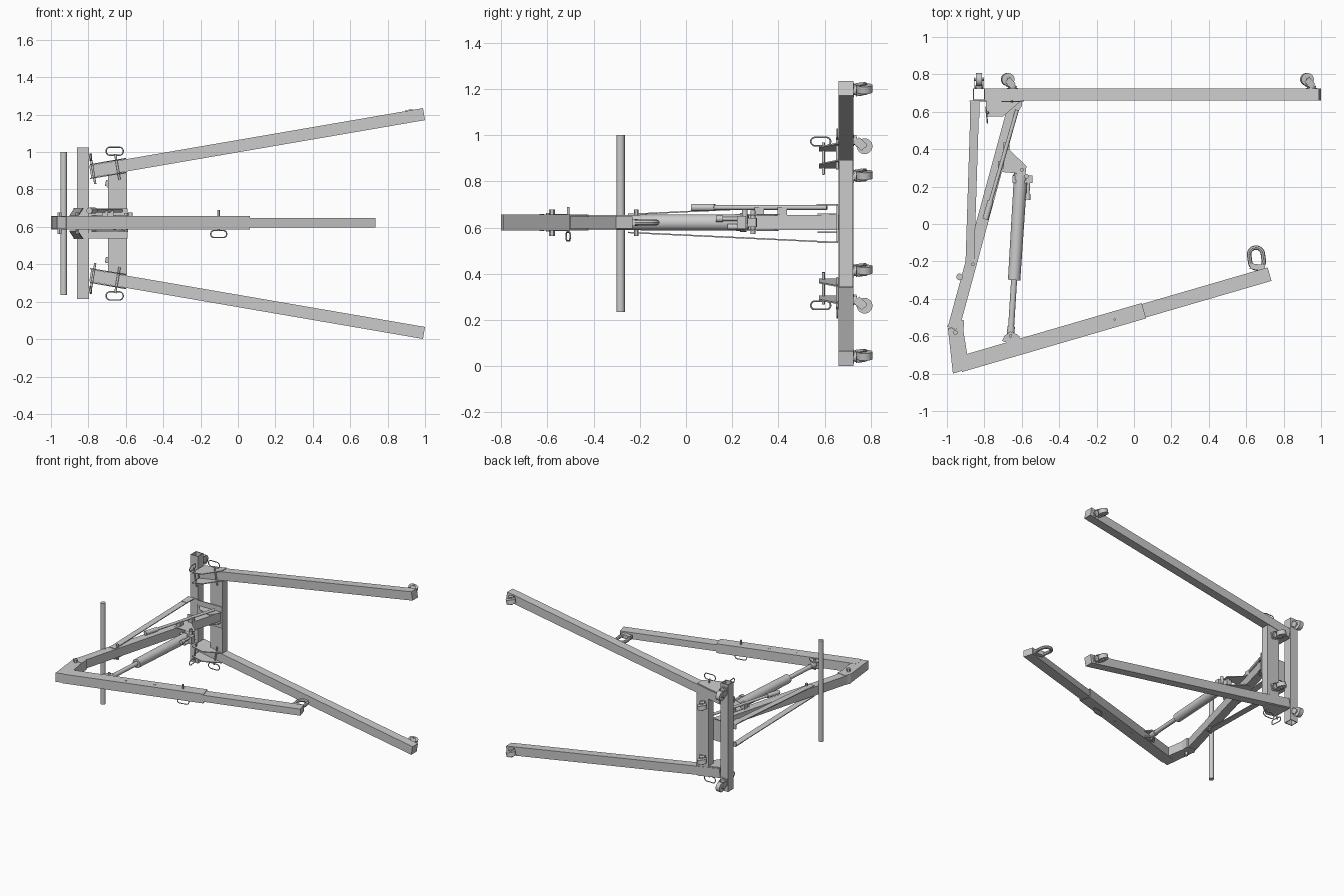
import bpy, bmesh, math
from mathutils import Vector as V

if "Cube" in bpy.data.objects:
    bpy.data.objects.remove(bpy.data.objects["Cube"])

ZC = 0.618  # mirror plane of the hoist, which lies on its side


def finish(name, bm, smooth=False):
    bmesh.ops.recalc_face_normals(bm, faces=bm.faces)
    me = bpy.data.meshes.new(name)
    bm.to_mesh(me)
    bm.free()
    ob = bpy.data.objects.new(name, me)
    bpy.context.collection.objects.link(ob)
    if smooth:
        bpy.ops.object.select_all(action='DESELECT')
        ob.select_set(True)
        bpy.context.view_layer.objects.active = ob
        bpy.ops.object.shade_smooth_by_angle(angle=math.radians(40))
    return ob


def bar(name, p, q, w, h, up=(0, 0, 1), wall=0):
    """Rectangular bar from p to q, w along up, h across; wall > 0 leaves the ends open."""
    p, q, bm = V(p), V(q), bmesh.new()
    d = (q - p).normalized()
    s = d.cross(V(up)).normalized()
    u = s.cross(d)

    def ring(c, t):
        return [bm.verts.new(c + u * a * (w / 2 - t) + s * b * (h / 2 - t))
                for a, b in ((1, 1), (1, -1), (-1, -1), (-1, 1))]

    def bridge(a, b):
        for i in range(4):
            j = (i + 1) % 4
            bm.faces.new((a[i], a[j], b[j], b[i]))
    a, b = ring(p, 0), ring(q, 0)
    bridge(a, b)
    if wall:
        c, e = ring(p, wall), ring(q, wall)
        bridge(c, e)
        bridge(a, c)
        bridge(b, e)
    else:
        bm.faces.new(a)
        bm.faces.new(b)
    return finish(name, bm)


def rod(name, p, q, r, r2=None, n=24):
    p, q, bm = V(p), V(q), bmesh.new()
    bmesh.ops.create_cone(bm, cap_ends=True, segments=n, radius1=r,
                          radius2=r if r2 is None else r2, depth=(q - p).length)
    rot = (q - p).to_track_quat('Z', 'Y').to_matrix()
    for v in bm.verts:
        v.co = rot @ v.co + (p + q) / 2
    return finish(name, bm, True)


def plate(name, pts, z0, z1, shear=0, x0=0):
    """Polygon in the xy plane extruded in z; shear tilts it to follow a leg."""
    bm = bmesh.new()
    a, b = [[bm.verts.new((x, y, z + shear * (x - x0))) for x, y in pts] for z in (z0, z1)]
    bm.faces.new(a)
    bm.faces.new(b)
    for i in range(len(pts)):
        j = (i + 1) % len(pts)
        bm.faces.new((a[i], a[j], b[j], b[i]))
    return finish(name, bm)


def loop(name, c, u, v, a, b, r, n=20):
    """Closed wire loop with stadium shape: half length a along u, half width b along v."""
    c, u, v = V(c), V(u).normalized(), V(v).normalized()
    cu = bpy.data.curves.new(name, 'CURVE')
    cu.dimensions, cu.bevel_depth, cu.bevel_resolution = '3D', r, 2
    sp = cu.splines.new('POLY')
    sp.points.add(n - 1)
    for i in range(n):
        t = 2 * math.pi * (i + .5) / n
        shift = (a - b) * (1 if math.cos(t) > 0 else -1)
        sp.points[i].co = (*(c + u * (math.cos(t) * b + shift) + v * math.sin(t) * b), 1)
    sp.use_cyclic_u = True
    ob = bpy.data.objects.new(name, cu)
    bpy.context.collection.objects.link(ob)
    bpy.ops.object.select_all(action='DESELECT')
    ob.select_set(True)
    bpy.context.view_layer.objects.active = ob
    bpy.ops.object.convert(target='MESH')
    bpy.ops.object.shade_smooth_by_angle()


def caster(x, z, off):
    """Swivel caster under a beam; off is the trailing direction of the wheel in xz."""
    o = V((off[0], 0, off[1])).normalized()
    ax = o.cross(V((0, 1, 0)))
    top = V((x, .725, z))
    w = top + o * .026 + V((0, .048, 0))
    bar('caster_plate', top - o * .025, top + o * .025, .006, .05, (0, 1, 0))
    rod('caster_swivel', top, top + V((0, .014, 0)), .02, .024)
    rod('caster_wheel', w - ax * .016, w + ax * .016, .034)
    rod('caster_axle', w - ax * .027, w + ax * .027, .008, n=12)
    for s in (-1, 1):
        k = ax * s * .022
        bar('caster_fork', top + k + V((0, .012, 0)), w + k + o * .006, .004, .036, ax)
    bar('caster_crown', top - o * .015 + V((0, .013, 0)), top + o * .03 + V((0, .013, 0)),
        .006, .048, (0, 1, 0))


# base beams
bar('rear_beam', (-.829, .693, .214), (-.829, .693, 1.024), .063, .065, (1, 0, 0), .005)
bar('front_cross_beam', (-.644, .693, .345), (-.644, .693, .891), .102, .06, (1, 0, 0), .005)
plate('base_plate', [(-.8, .66), (-.59, .66), (-.59, .652), (-.8, .652)], ZC - .08, ZC + .08)

# legs, leg brackets, pins and casters on both sides
LX, LZ, SL = -.79, .278, .172
n = V((-SL, 0, 1)).normalized()
for s in (1, -1):
    bar('leg', (LX, .693, ZC + s * LZ), (.9945, .693, ZC + s * (LZ + SL * (.9945 - LX))), .065, .065)
    prof = [(-.79, .722), (-.79, .575), (-.7, .575), (-.6, .662), (-.6, .722)]
    for e in (-.04, .034):
        plate('leg_bracket', prof, ZC + s * (LZ + e), ZC + s * (LZ + e + .006), s * SL, LX)
    for x, y, flat in ((-.645, .655, True), (-.775, .595, False)):
        c = V((x, y, ZC + s * (LZ + SL * (x - LX))))
        nn = V((-SL * s, 0, 1)).normalized()
        rod('bracket_pin', c - nn * .07, c + nn * .07, .006, n=12)
        lc = c + nn * (.085 if flat or s > 0 else -.06)
        if s < 0 and flat:
            lc = c - nn * .085
        if flat:
            loop('pin_ring', lc, (1, 0, 0), (0, 0, 1), .046, .022, .0035)
        else:
            loop('pin_ring', c + nn * (.075 * s if s > 0 else -.075) + V((0, -.012, 0)),
                 (-.1, 1, 0), (0, 0, 1), .043, .018, .0035)
    caster(.95, ZC + s * .577, (-1, .25))
    caster(-.65, ZC + s * .205, (-1, .2))
    caster(-.829, ZC + s * .345 + .015, (0, -1))

# mast with foot gussets
M0, M1 = V((-.635, .66, ZC + .004)), V((-.958, -.53, ZC + .004))
bar('mast', M0, M1, .066, .062)
for s in (1, -1):
    plate('mast_gusset', [(-.79, .66), (-.6, .66), (-.6, .63), (-.64, .57), (-.74, .6)],
          ZC + s * .036, ZC + s * .042)
    # braces from the rear beam up to the mast
    bar('brace', (-.851, .63, ZC + s * .081), (-.879, -.25, ZC + s * .039), .006, .046)
    bar('brace_foot', (-.851, .66, ZC + s * .081), (-.851, .57, ZC + s * .081), .006, .05)
    plate('brace_tab', [(-.88, .66), (-.8, .66), (-.8, .654), (-.88, .654)],
          ZC + s * .05, ZC + s * .084)
rod('brace_bolt', (-.86, -.215, ZC - .055), (-.86, -.215, ZC + .06), .01, n=6)

# push bar across the back of the mast
rod('push_bar', (-.932, -.283, .235), (-.932, -.283, 1.0), .018)

# pump handle stowed on the mast
H0, H1 = V((-.625, .61, .687)), V((-.795, .025, .687))
rod('pump_handle', H0, H1, .01)
rod('handle_grip', H0.lerp(H1, .83), H1, .016)
for t in (.33, .5):
    c = H0.lerp(H1, t)
    bar('handle_clip', c + V((0, .02, -.016)), c + V((0, -.02, -.016)), .034, .032)

# boom: elbow bracket, outer sleeve, inner extension
B0, B1 = V((-.965, -.76, ZC + .004)), V((.725, -.268, ZC + .004))
bd = (B1 - B0).normalized()
plate('boom_elbow', [(-.995, -.555), (-.912, -.57), (-.892, -.695), (-.8, -.668), (-.775, -.74),
                     (-.968, -.8)], ZC - .03, ZC + .038)
plate('elbow_cap', [(-.978, -.505), (-.908, -.515), (-.912, -.572), (-.999, -.55)],
      ZC - .032, ZC + .04)
bar('boom_sleeve', V((-.93, -.75, ZC + .004)), B0 + bd * 1.06, .07, .085, wall=.004)
bar('boom_extension', B0 + bd * .5, B1, .05, .075)
rod('pivot_bolt', (-.955, -.58, ZC - .055), (-.955, -.58, ZC + .06), .013, n=6)
for x in (-.5, -.3):
    y = B0.y + (x - B0.x) * bd.y / bd.x + .0
    rod('boom_hole_bush', (x, y, ZC - .033), (x, y, ZC + .041), .009, n=16)

# boom locking pin with ring
rod('boom_pin', (-.103, -.51, ZC - .04), (-.103, -.51, ZC + .072), .006, n=12)
loop('boom_pin_ring', (-.103, -.51, ZC - .056), (1, .2, 0), (0, 0, 1), .044, .019, .0035)

# lifting ring under the boom tip
loop('lifting_ring', (.655, -.182, ZC + .004), (-.15, 1, 0), (1, .15, 0), .056, .037, .012, 28)
bar('ring_lug', (.62, -.225, ZC + .004), (.7, -.235, ZC + .004), .03, .03)

# hydraulic ram between mast and boom
R0, R1 = V((-.605, .27, ZC + .004)), V((-.66, -.6, ZC + .004))
for s in (1, -1):
    plate('ram_bracket', [(-.7, .4), (-.665, .395), (-.575, .31), (-.582, .25), (-.62, .27), (-.73, .28)],
          ZC + .004 + s * .03, ZC + .004 + s * .036)
    plate('ram_foot', [(-.705, -.625), (-.69, -.595), (-.66, -.575), (-.625, -.59), (-.605, -.612),
                       (-.66, -.64)], ZC + .004 + s * .02, ZC + .004 + s * .028)
rod('ram_lower_bolt', (-.598, .29, ZC - .045), (-.598, .29, ZC + .055), .01, n=12)
rod('ram_upper_bolt', (-.66, -.598, ZC - .035), (-.66, -.598, ZC + .045), .009, n=12)
bar('ram_eye', (-.598, .305, ZC + .004), (-.602, .24, ZC + .004), .04, .04)
rod('ram_cylinder', R0, R0.lerp(R1, .655), .036, .033, 32)
rod('ram_collar', R0.lerp(R1, .01), R0.lerp(R1, .04), .041, n=32)
rod('ram_rod', R0.lerp(R1, .65), R1, .016)
rod('ram_rod_end', R0.lerp(R1, .94), R1, .02)
# pump block, release valve and lever socket
bar('pump_block', (-.65, .24, ZC + .004), (-.542, .24, ZC + .004), .055, .04)
rod('release_valve', (-.562, .25, ZC + .02), (-.568, .155, ZC + .02), .009)
rod('valve_knob', (-.566, .16, ZC + .02), (-.568, .13, ZC + .02), .014)
rod('pump_piston', (-.572, .25, ZC - .015), (-.578, .18, ZC - .015), .012)
rod('lever_socket', (-.575, .255, ZC + .0), (-.575, .255, ZC + .06), .012)
